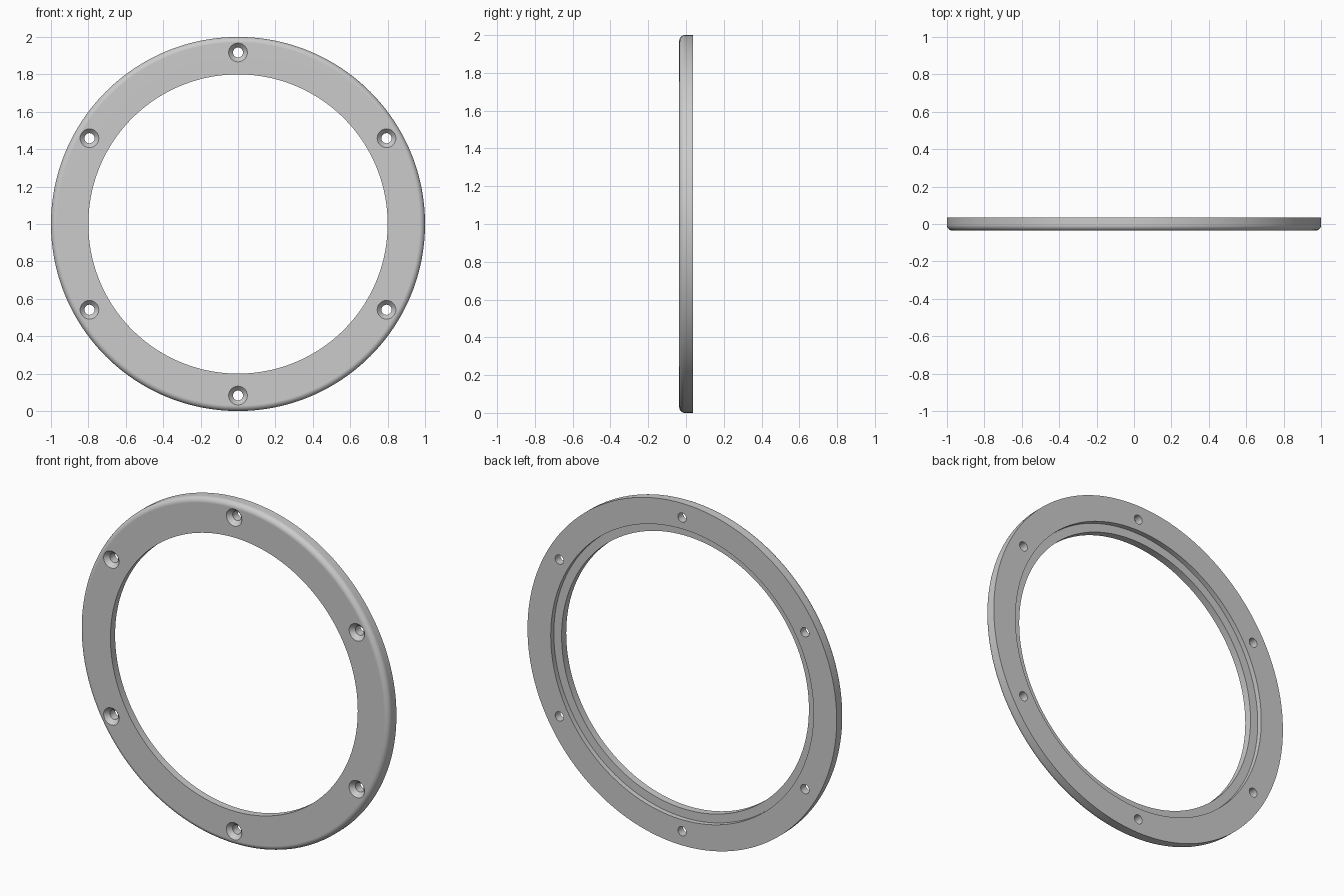
import bpy, bmesh, math
from mathutils import Vector

if "Cube" in bpy.data.objects:
    bpy.data.objects.remove(bpy.data.objects["Cube"])

R_OUT, R_IN, R_STEP = 1.0, 0.8, 0.85
HALF, STEP, FILLET = 0.036, 0.029, 0.03
HOLE_RING, R_HOLE, R_SINK, SINK = 0.917, 0.027, 0.05, 0.025


def lathe(bm, profile, centre, segments, closed):
    """Revolve (radius, y) points around a line along y; cap the ends if open."""
    rings = []
    for i in range(segments):
        a = 2 * math.pi * i / segments
        rings.append([bm.verts.new(centre + Vector((r * math.cos(a), y, r * math.sin(a))))
                      for r, y in profile])
    n = len(profile)
    for i in range(segments):
        p, q = rings[i], rings[(i + 1) % segments]
        for j in range(n if closed else n - 1):
            k = (j + 1) % n
            bm.faces.new((p[j], p[k], q[k], q[j]))
    if not closed:
        bm.faces.new([ring[0] for ring in rings])
        bm.faces.new([ring[-1] for ring in rings])


def make_object(name, bm):
    bmesh.ops.recalc_face_normals(bm, faces=bm.faces[:])
    mesh = bpy.data.meshes.new(name)
    bm.to_mesh(mesh)
    bm.free()
    obj = bpy.data.objects.new(name, mesh)
    bpy.context.collection.objects.link(obj)
    return obj


# Ring: rounded front rim, stepped recess behind the opening
profile = [(R_IN, HALF - STEP), (R_IN, -HALF)]
for i in range(9):
    a = math.pi / 2 * i / 8
    profile.append((R_OUT - FILLET + FILLET * math.sin(a),
                    -HALF + FILLET - FILLET * math.cos(a)))
profile += [(R_OUT, HALF), (R_STEP, HALF), (R_STEP, HALF - STEP)]
bm = bmesh.new()
lathe(bm, profile, Vector((0, 0, 1)), 192, True)
ring = make_object("flange_ring", bm)

# Cutter: six countersunk screw holes
bm = bmesh.new()
extra = 0.01
sink = [(R_SINK, -HALF - extra), (R_SINK, -HALF),
        (R_HOLE, -HALF + SINK), (R_HOLE, HALF + extra)]
for i in range(6):
    a = math.radians(30 + 60 * i)
    lathe(bm, sink, Vector((HOLE_RING * math.cos(a), 0, 1 + HOLE_RING * math.sin(a))), 40, False)
cutter = make_object("screw_hole_cutter", bm)
cutter.hide_render = True

# Cut the holes, then smooth the curved faces
mod = ring.modifiers.new("screw_holes", 'BOOLEAN')
mod.operation = 'DIFFERENCE'
mod.solver = 'EXACT'
mod.object = cutter
bpy.context.view_layer.objects.active = ring
bpy.ops.object.select_all(action='DESELECT')
ring.select_set(True)
bpy.ops.object.modifier_apply(modifier=mod.name)
bpy.data.objects.remove(cutter)
bpy.ops.object.shade_smooth_by_angle(angle=math.radians(25))
weighted = ring.modifiers.new("even_shading", 'WEIGHTED_NORMAL')
weighted.keep_sharp = True
